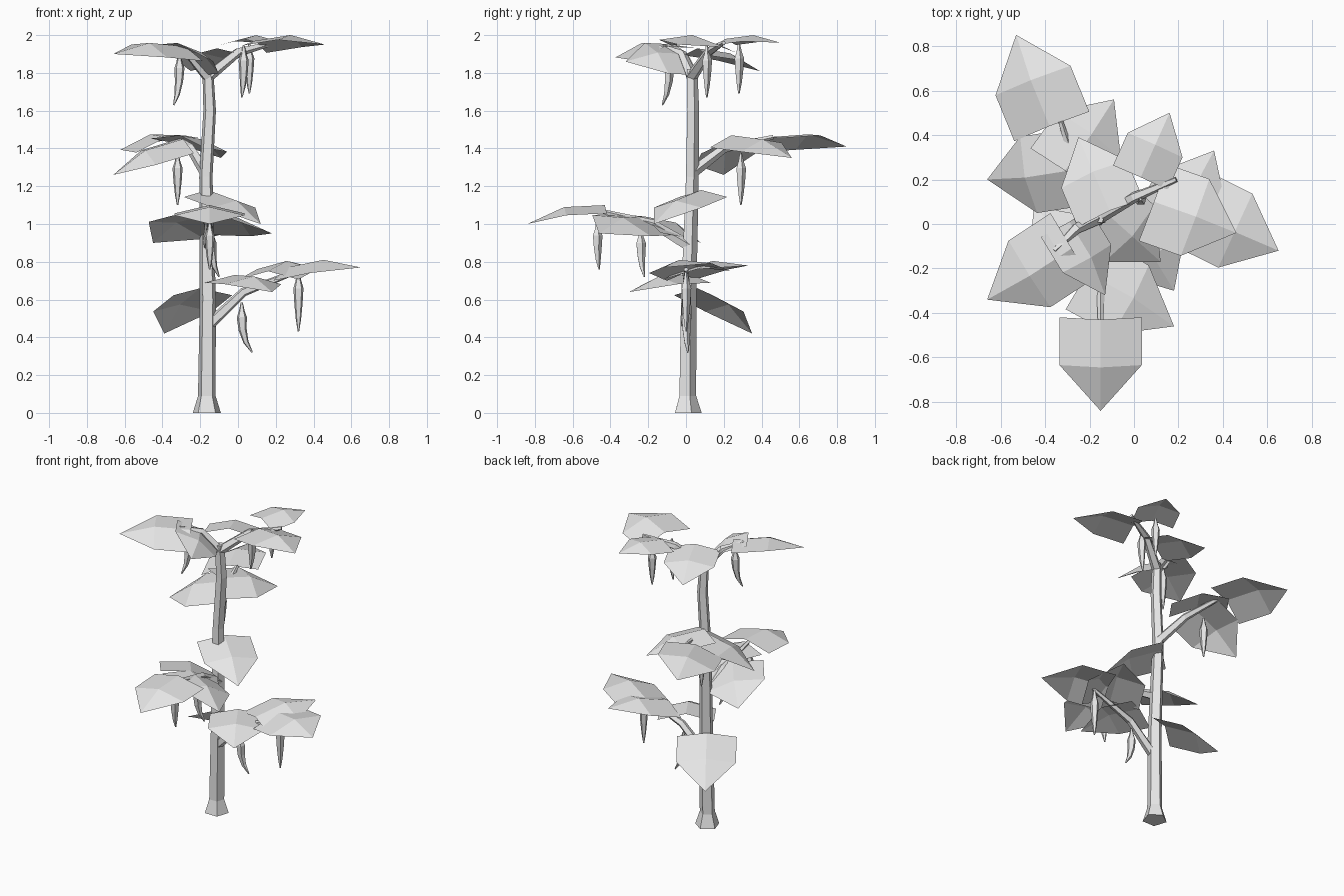
import bpy, bmesh
from math import sin, cos, pi, radians
from mathutils import Vector

if "Cube" in bpy.data.objects:
    bpy.data.objects.remove(bpy.data.objects["Cube"], do_unlink=True)

UP = Vector((0, 0, 1))

material = bpy.data.materials.new("plain_grey")
material.use_nodes = True
grey = (0.8, 0.8, 0.8, 1)
material.diffuse_color = grey
material.node_tree.nodes["Principled BSDF"].inputs["Base Color"].default_value = grey


def finish(bm, name):
    """Turn a bmesh into a flat shaded object."""
    mesh = bpy.data.meshes.new(name)
    bm.to_mesh(mesh)
    bm.free()
    mesh.materials.append(material)
    obj = bpy.data.objects.new(name, mesh)
    bpy.context.collection.objects.link(obj)
    return obj


def tube(name, path, radii, sides=5):
    """Sweep a polygon ring along an upward path, closing both ends."""
    points = [Vector(p) for p in path]
    last = len(points) - 1
    bm = bmesh.new()
    rings = []
    for i, (point, radius) in enumerate(zip(points, radii)):
        tangent = points[min(i + 1, last)] - points[max(i - 1, 0)]
        turn = UP.rotation_difference(tangent.normalized())
        ring = []
        for k in range(sides):
            angle = pi / 2 + 2 * pi * k / sides
            offset = Vector((cos(angle), sin(angle), 0)) * radius
            ring.append(bm.verts.new(point + turn @ offset))
        rings.append(ring)
    for lower, upper in zip(rings, rings[1:]):
        for k in range(sides):
            n = (k + 1) % sides
            bm.faces.new((lower[k], lower[n], upper[n], upper[k]))
    bm.faces.new(rings[0][::-1])
    bm.faces.new(rings[-1])
    bmesh.ops.recalc_face_normals(bm, faces=bm.faces)
    return finish(bm, name)


def leaf(name, base, tip, width, roll):
    """Folded sheet: square inner half, pointed outer half, raised midrib."""
    base, tip = Vector(base), Vector(tip)
    along = tip - base
    forward = along.normalized()
    side = forward.cross(UP).normalized()
    lift = side.cross(forward)
    angle = radians(roll)
    side = side * cos(angle) + lift * sin(angle)
    lift = side.cross(forward)
    half = side * width / 2
    fold = lift * width * 0.11
    bm = bmesh.new()
    middle = base + along * 0.5
    rows = []
    for centre, rise in ((base, 0), (middle, 1)):
        rib = centre + fold * rise
        edge = rib - fold * 1.1
        rows.append([bm.verts.new(p) for p in (edge - half, rib, edge + half)])
    point = bm.verts.new(tip)
    inner, outer = rows
    for k in (0, 1):
        bm.faces.new((inner[k], inner[k + 1], outer[k + 1], outer[k]))
        bm.faces.new((outer[k], outer[k + 1], point))
    return finish(bm, name)


def pod(name, top, height, bend):
    """Hanging tapered pod with a thin stalk, its tip bent sideways."""
    top = Vector(top)
    bend = Vector((bend[0], bend[1], 0))
    profile = ((1, 0.004, 1), (0.75, 0.015, 0.4), (0.45, 0.023, 0.08),
               (0.15, 0.028, 0), (0, 0.016, 0), (-0.2, 0.006, 0))
    path = [top - UP * height * drop + bend * amount for drop, _, amount in profile]
    return tube(name, path, [radius for _, radius, _ in profile])


# Trunk with flared foot
tube("trunk",
     [(-0.165, 0.005, 0), (-0.165, 0.005, 0.09), (-0.16, 0.01, 0.6),
      (-0.17, 0.03, 1.25), (-0.15, 0.035, 1.6), (-0.16, 0.03, 1.82)],
     [0.078, 0.049, 0.045, 0.037, 0.035, 0.03])

# Branches, each bending once on its way out
branches = {
    "low_left": [(-0.16, 0, 0.46), (0.03, 0, 0.64), (0.34, 0, 0.76)],
    "front": [(-0.16, 0.02, 0.88), (-0.15, -0.18, 1.0), (-0.15, -0.46, 1.07)],
    "back": [(-0.17, 0.03, 1.27), (-0.25, 0.2, 1.4), (-0.33, 0.46, 1.46)],
    "top_left": [(-0.16, 0.03, 1.78), (0, 0.12, 1.91), (0.19, 0.2, 1.96)],
    "top_right": [(-0.16, 0.03, 1.78), (-0.26, -0.02, 1.9), (-0.36, -0.12, 1.94)],
}
for name, path in branches.items():
    tube(name + "_branch", path, [0.032, 0.025, 0.012])

# Leaves: inner midrib end, tip, width, roll
leaves = {
    "low_back": ((-0.2, 0.06, 0.66), (-0.39, 0.35, 0.42), 0.37, 0),
    "low_front": ((-0.02, 0.03, 0.73), (0.18, -0.3, 0.64), 0.35, 0),
    "low_rear": ((0.16, -0.04, 0.75), (0.36, 0.33, 0.78), 0.36, 0),
    "low_outer": ((0.26, 0.06, 0.77), (0.65, -0.12, 0.77), 0.37, -8),
    "front_outer": ((-0.15, -0.43, 1.1), (-0.15, -0.84, 1.0), 0.37, 0),
    "front_left": ((-0.21, -0.22, 1.04), (0.18, -0.46, 0.95), 0.37, 18),
    "front_right": ((-0.2, -0.22, 1.04), (-0.45, 0.08, 0.9), 0.37, -15),
    "trunk_side": ((-0.16, 0.08, 1.18), (0.12, -0.17, 1.0), 0.34, 0),
    "back_outer": ((-0.38, 0.44, 1.46), (-0.53, 0.85, 1.41), 0.37, 12),
    "back_right": ((-0.29, 0.24, 1.45), (-0.66, 0.2, 1.26), 0.36, 14),
    "back_left": ((-0.31, 0.24, 1.47), (-0.09, 0.56, 1.35), 0.36, -8),
    "top_right": ((-0.28, -0.11, 1.94), (-0.66, -0.34, 1.9), 0.36, 11),
    "top_front": ((-0.29, 0.01, 1.9), (-0.13, -0.32, 1.86), 0.3, 33),
    "top_back": ((-0.11, 0.06, 1.93), (-0.25, 0.39, 1.81), 0.32, 0),
    "top_left": ((0.09, 0.1, 1.97), (0.46, -0.04, 1.95), 0.37, 6),
    "top_rear": ((0.03, 0.21, 1.98), (0.16, 0.5, 1.96), 0.27, 0),
}
for name, (base, tip, width, roll) in leaves.items():
    leaf(name + "_leaf", base, tip, width, roll)

# Hanging pods: top, length, sideways bend of the tip
pods = {
    "low_inner": ((0.02, 0, 0.54), 0.22, (0.055, 0.01)),
    "low_outer": ((0.32, 0, 0.7), 0.27, (0, 0)),
    "front_inner": ((-0.14, -0.24, 0.93), 0.21, (0.04, 0.02)),
    "front_outer": ((-0.15, -0.47, 0.97), 0.21, (0, 0.01)),
    "back": ((-0.32, 0.29, 1.33), 0.23, (0, 0)),
    "top_right": ((-0.31, -0.09, 1.86), 0.23, (-0.03, -0.035)),
    "top_inner": ((0.03, 0.11, 1.9), 0.23, (-0.01, 0)),
    "top_outer": ((0.06, 0.28, 1.91), 0.22, (0, 0)),
}
for name, (top, height, bend) in pods.items():
    pod(name + "_pod", top, height, bend)
